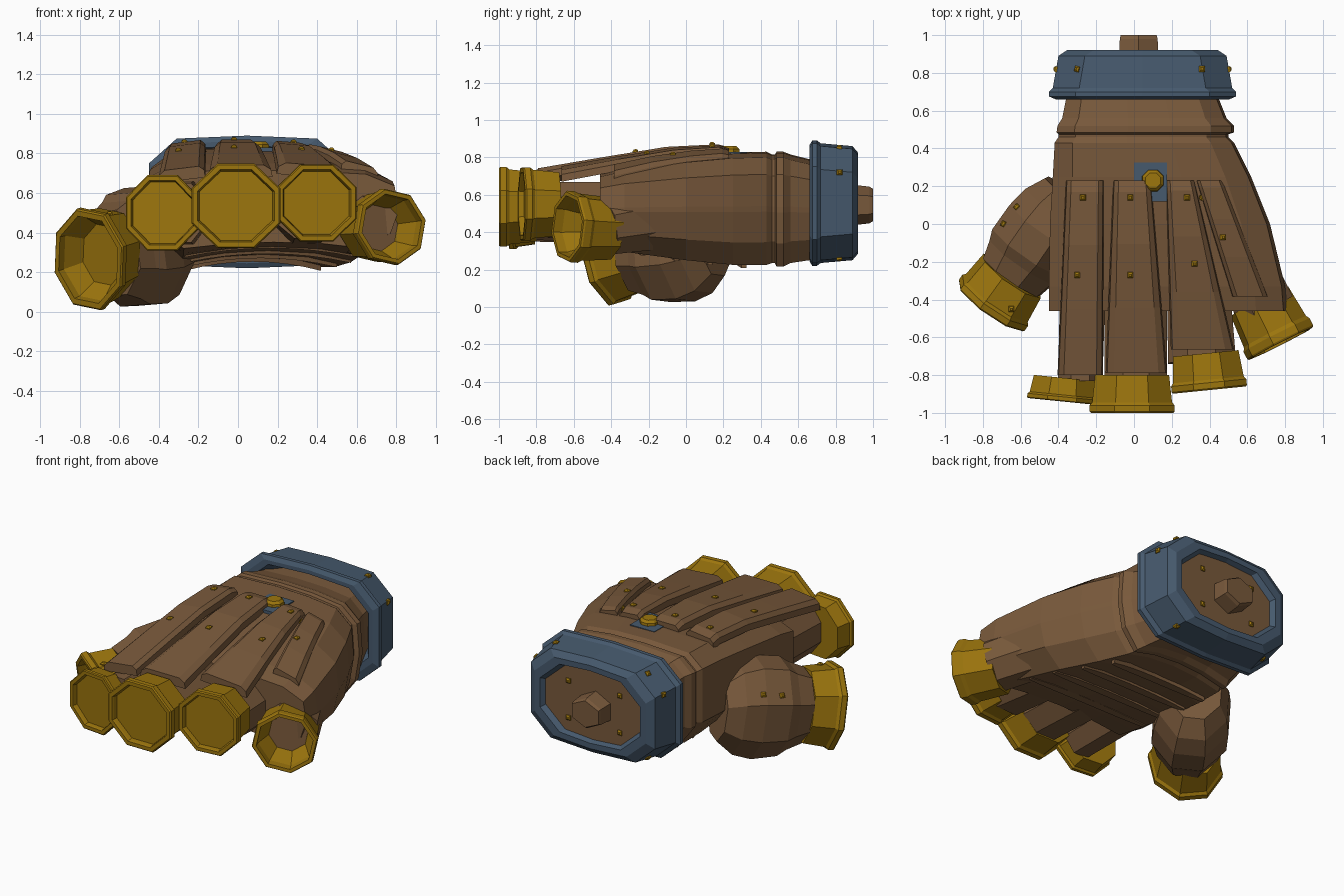
import bpy, bmesh, math
from mathutils import Vector


def material(name, rgb):
    m = bpy.data.materials.new(name)
    m.diffuse_color = (*rgb, 1)
    return m


BROWN = material("brown leather", (0.19, 0.10, 0.044))
GOLD = material("dark gold", (0.335, 0.18, 0.004))
BLUE = material("slate blue", (0.062, 0.102, 0.155))


def loft(name, rings, mat, closed=False):
    """Skin a list of equal-length point rings; cap the ends unless closed."""
    bm = bmesh.new()
    vs = [[bm.verts.new(p) for p in r] for r in rings]
    n = len(vs[0])
    pairs = list(zip(vs, vs[1:])) + ([(vs[-1], vs[0])] if closed else [])
    for a, b in pairs:
        for i in range(n):
            j = (i + 1) % n
            bm.faces.new((a[i], a[j], b[j], b[i]))
    if not closed:
        bm.faces.new(vs[0])
        bm.faces.new(vs[-1])
    bmesh.ops.recalc_face_normals(bm, faces=bm.faces)
    me = bpy.data.meshes.new(name)
    bm.to_mesh(me)
    bm.free()
    me.materials.append(mat)
    ob = bpy.data.objects.new(name, me)
    bpy.context.collection.objects.link(ob)
    return ob


def tube(name, centre, axis, profile, mat, n=8, roll=0):
    """Faceted tube along an axis; profile = (distance, side radius, up radius)."""
    c, d = Vector(centre), Vector(axis).normalized()
    side = d.cross((0, 0, 1)) if abs(d.z) < 0.95 else Vector((1, 0, 0))
    side.normalize()
    up = side.cross(d).normalized()
    r = math.radians(roll)
    side, up = side * math.cos(r) + up * math.sin(r), up * math.cos(r) - side * math.sin(r)
    k = 1 / math.cos(math.pi / n)
    angles = [2 * math.pi * (i + 0.5) / n for i in range(n)]
    return loft(name, [[c + d * t + side * (a * k * math.cos(w)) + up * (b * k * math.sin(w))
                        for w in angles] for t, a, b in profile], mat)


# Palm body: one section shape, stretched at each station along y
SHAPE = [(0.14, 0), (0.32, 0.06), (0.5, 0.08), (0.7, 0.06), (0.87, 0), (0.97, 0.2),
         (1, 0.47), (1, 0.52), (0.985, 0.8), (0.87, 0.95), (0.65, 0.99), (0.4, 1),
         (0.1, 0.98), (0, 0.85), (0, 0.28)]
STATIONS = [(-0.46, -0.45, 0.81, 0.32, 0.715), (-0.33, -0.45, 0.80, 0.295, 0.75),
            (0.0, -0.445, 0.72, 0.25, 0.80), (0.25, -0.43, 0.62, 0.225, 0.825),
            (0.43, -0.42, 0.53, 0.225, 0.83), (0.46, -0.40, 0.50, 0.235, 0.815),
            (0.475, -0.40, 0.50, 0.235, 0.815), (0.485, -0.41, 0.53, 0.215, 0.83),
            (0.52, -0.405, 0.53, 0.215, 0.83), (0.56, -0.38, 0.49, 0.235, 0.815),
            (0.66, -0.36, 0.45, 0.25, 0.79), (0.87, -0.32, 0.41, 0.28, 0.79)]
loft("palm", [[(x0 + u * (x1 - x0), y, z0 + v * (z1 - z0)) for u, v in SHAPE]
              for y, x0, x1, z0, z1 in STATIONS], BROWN)


# Hollow cuff with chamfered rectangular section
def cuff_ring(y, a, b, ch=0.14):
    pts = [(a, b - ch), (a - ch, b - 0.015), (0, b), (-a + ch, b - 0.015), (-a, b - ch),
           (-a, -b + ch), (-a + ch, -b + 0.015), (0, -b), (a - ch, -b + 0.015), (a, -b + ch)]
    return [(x + 0.045, y, z + 0.555) for x, z in pts]


loft("cuff", [cuff_ring(*s) for s in [
    (0.66, 0.46, 0.31), (0.675, 0.495, 0.335), (0.70, 0.495, 0.335), (0.72, 0.475, 0.32),
    (0.89, 0.445, 0.305), (0.92, 0.40, 0.27), (0.92, 0.36, 0.235), (0.86, 0.32, 0.21),
    (0.70, 0.40, 0.265), (0.66, 0.43, 0.285)]], BLUE, closed=True)
loft("wrist_plate", [cuff_ring(y, 0.35, 0.23) for y in (0.85, 0.89)], BROWN)
tube("wrist_bolt", (0.025, 0.88, 0.545), (0, 1, 0),
     [(0, 0.105, 0.095), (0.1, 0.10, 0.085), (0.12, 0.095, 0.075)], BROWN, 6)

# Raised strips running along the back of the hand
TOP = [(0.23, 0.855), (0.18, 0.87), (-0.1, 0.857), (-0.45, 0.80), (-0.8, 0.74)]


def top_z(y):
    for (ya, za), (yb, zb) in zip(TOP, TOP[1:]):
        if y >= yb:
            return za + (zb - za) * (ya - y) / (ya - yb)
    return TOP[-1][1]


# (x0, x1 at back), (x0, x1 at front), front y, drop at back, drop at front, slope
STRIPS = [(-0.36, -0.16, -0.405, -0.165, -0.80, 0.01, 0.015, 0.12),
          (-0.11, 0.09, -0.15, 0.175, -0.79, 0, 0, 0),
          (0.17, 0.32, 0.195, 0.53, -0.665, 0.01, 0.02, -0.08),
          (0.33, 0.47, 0.52, 0.71, -0.385, 0.03, 0.065, -0.25)]
for a0, a1, b0, b1, yf, d0, d1, slope in STRIPS:
    rings = []
    for t in (0, 0.06, 0.33, 0.66, 1):
        y = 0.23 + (yf - 0.23) * t
        cx = (a0 + a1 + t * (b0 + b1 - a0 - a1)) / 2
        h = (a1 - a0 + t * (b1 - b0 - a1 + a0)) / 2
        z = top_z(y) - d0 - (d1 - d0) * t
        rings.append([(cx + u * h, y, z + w + slope * u * h) for u, w in
                      [(-1, -0.06), (-0.95, -0.022), (-0.72, 0), (0.72, 0),
                       (0.95, -0.022), (1, -0.06)]])
    loft("back_strip", rings, BROWN)

# Curved ridges across the underside: y, z at ends, right end x
for y, z, xr in [(-0.28, 0.29, 0.60), (-0.1, 0.262, 0.57), (0.08, 0.24, 0.50), (0.26, 0.222, 0.42)]:
    rings = []
    for i in range(9):
        u = i / 4 - 1
        x = (xr - 0.27) / 2 + (xr + 0.27) / 2 * u
        zz, yy, w = z + 0.046 * (1 - u * u), y + 0.05 * u * u, 0.045 - 0.025 * abs(u) ** 3
        rings.append([(x, yy - w, zz + 0.04), (x, yy - w * 0.6, zz - 0.015),
                      (x, yy + w * 0.6, zz - 0.015), (x, yy + w, zz + 0.04)])
    loft("palm_ridge", rings, BROWN)

# Fingers leading to the knuckle sockets
for start, end, r0, r1 in [((-0.27, -0.3, 0.5), (-0.285, -0.83, 0.5), 0.12, 0.118),
                           ((0.01, -0.3, 0.5), (0.01, -0.83, 0.51), 0.165, 0.165),
                           ((0.34, -0.3, 0.5), (0.36, -0.73, 0.52), 0.165, 0.18),
                           ((0.58, -0.2, 0.47), (0.69, -0.44, 0.43), 0.15, 0.16)]:
    d = Vector(end) - Vector(start)
    tube("finger_base", start, d, [(0, r0, 0.165), (d.length, r1, 0.15)], BROWN)

# Octagonal gold sockets: rear centre, axis, length, side radius, up radius, recess, roll
SOCKETS = [((-0.37, -0.815, 0.50), (-0.1, -1, 0), 0.125, 0.185, 0.19, 0.03, 0),
           ((-0.01, -0.80, 0.535), (0, -1, 0), 0.20, 0.225, 0.213, 0.035, 0),
           ((0.38, -0.685, 0.55), (0.1, -1, 0), 0.195, 0.20, 0.195, 0.03, 0),
           ((0.665, -0.41, 0.42), (0.45, -0.89, 0.04), 0.25, 0.185, 0.18, 0.17, 12),
           ((-0.645, -0.275, 0.30), (-0.57, -0.82, -0.19), 0.20, 0.205, 0.25, 0.14, 10)]
for c, d, L, a, b, depth, roll in SOCKETS:
    deep = 0.6 if depth > 0.1 else 0.82
    prof = [(0, 0.87), (L * 0.72, 0.94), (L * 0.8, 1), (L * 0.96, 1), (L, 0.97),
            (L, 0.86), (L - depth * 0.3, 0.84), (L - depth, deep)]
    tube("socket", c, d, [(t, a * s, b * s) for t, s in prof], GOLD, 8, roll)
c, d = Vector(SOCKETS[3][0]), Vector(SOCKETS[3][1]).normalized()
tube("socket_core", c + d * 0.07, d, [(0, 0.11, 0.11), (0.014, 0.11, 0.11)], BROWN, 8, 12)

# Thumb base barrel
tube("thumb_base", (-0.34, 0.16, 0.36), (-0.57, -0.82, -0.12),
     [(0, 0.15, 0.19), (0.10, 0.20, 0.27), (0.22, 0.22, 0.30), (0.38, 0.222, 0.285),
      (0.44, 0.20, 0.25), (0.54, 0.175, 0.215)], BROWN, 8, -4)

# Blue plate and gold peg on the back of the hand
loft("peg_plate", [[(0, 0.12, z), (0.175, 0.12, z), (0.175, 0.325, z), (0, 0.325, z)]
                   for z in (0.79, 0.829)], BLUE)
tube("peg", (0.10, 0.23, 0.80), (0, 0, 1),
     [(0, 0.06, 0.06), (0.045, 0.055, 0.055), (0.06, 0.04, 0.04)], GOLD)

# Small studs dropped onto whatever surface lies below
bpy.context.view_layer.update()
deps = bpy.context.evaluated_depsgraph_get()
DOWN, UP, FWD = (0, 0, -1), (0, 0, 1), (0, -1, 0)
spots = [((x, y, 2), DOWN) for x, y in [
    (-0.27, 0.14), (-0.02, 0.14), (0.28, 0.14), (0.36, 0.14), (0.47, -0.07), (0.32, -0.21),
    (-0.02, -0.27), (-0.30, -0.27), (-0.30, 0.82), (0.36, 0.82),
    (-0.62, 0.09), (-0.69, 0.0), (-0.65, -0.45)]]
spots += [((x, 0.82, -1), UP) for x in (-0.3, 0.36)]
spots += [((x, 2, z), FWD) for x in (-0.15, 0.22) for z in (0.43, 0.67)]
spots += [((2, 0.82, 0.72), (-1, 0, 0)), ((-2, 0.82, 0.72), (1, 0, 0))]
hits = [bpy.context.scene.ray_cast(deps, o, d) for o, d in spots]
for h in hits:
    if h[0]:
        tube("stud", h[1] - h[2] * 0.006, h[2],
             [(0, 0.015, 0.015), (0.012, 0.015, 0.015), (0.02, 0.006, 0.006)], GOLD, 4)
